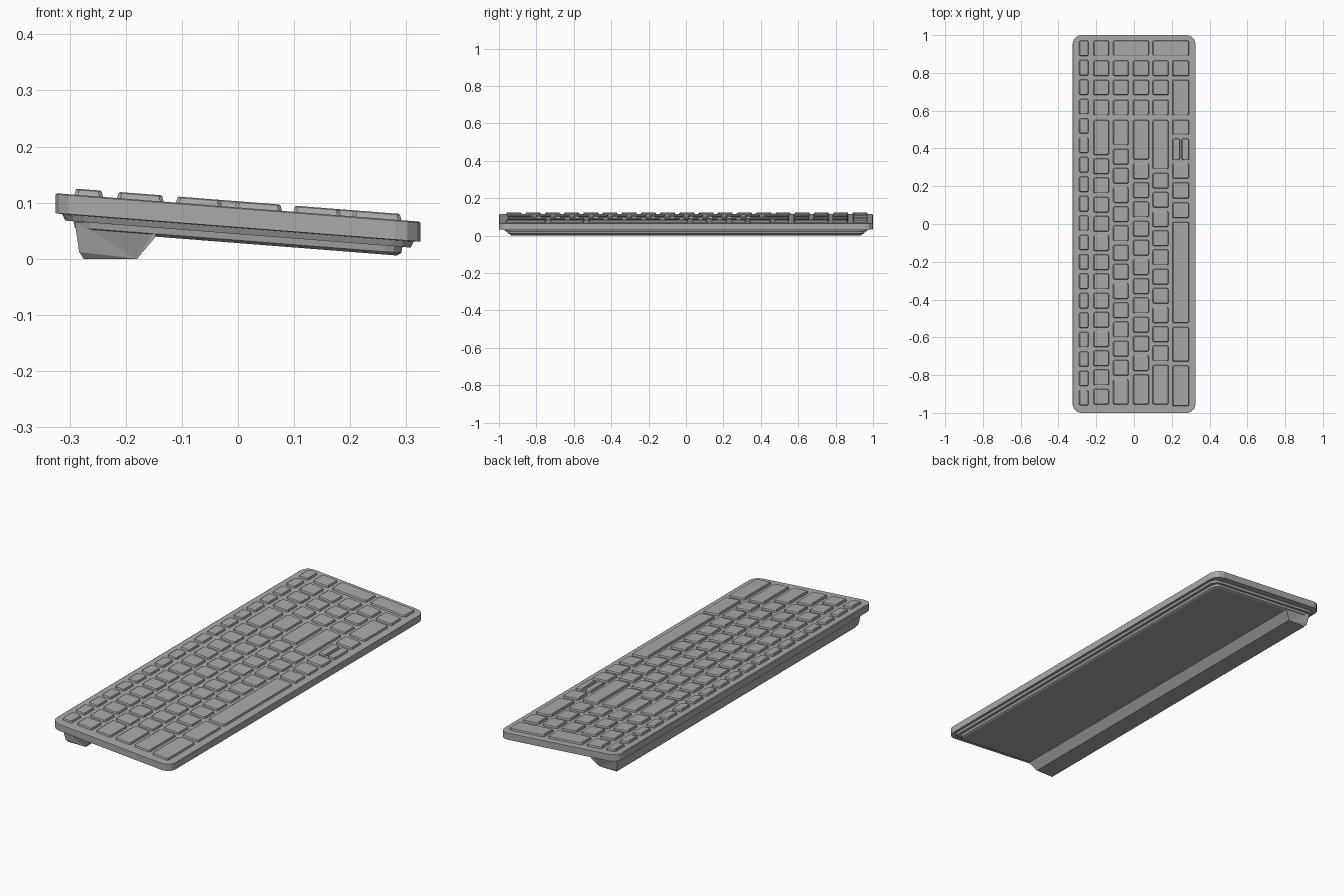
import bpy, bmesh, math

if "Cube" in bpy.data.objects:
    bpy.data.objects.remove(bpy.data.objects["Cube"])

TILT = 0.078   # fall of the deck from back (-x) to front (+x)
TOP = 0.0915   # deck height at x = 0

grey = bpy.data.materials.new("mid_grey")
grey.diffuse_color = (0.4, 0.4, 0.4, 1)
grey.use_nodes = True
grey.node_tree.nodes["Principled BSDF"].inputs["Base Color"].default_value = grey.diffuse_color


def finish(name, bm):
    bmesh.ops.recalc_face_normals(bm, faces=bm.faces)
    me = bpy.data.meshes.new(name)
    bm.to_mesh(me)
    bm.free()
    me.materials.append(grey)
    ob = bpy.data.objects.new(name, me)
    bpy.context.collection.objects.link(ob)
    return ob


def outline(hx, hy, r, seg):
    """Rounded rectangle, counter-clockwise."""
    pts = []
    for k, (sx, sy) in enumerate(((1, 1), (-1, 1), (-1, -1), (1, -1))):
        for i in range(seg + 1):
            a = math.pi / 2 * (k + i / seg)
            pts.append((sx * (hx - r) + r * math.cos(a), sy * (hy - r) + r * math.sin(a)))
    return pts


def loft(bm, rings, cx=0, cy=0, seg=3):
    """Stack rounded rectangles (half x, half y, height, radius) along the tilted deck."""
    prev = None
    for hx, hy, h, r in rings:
        ring = [bm.verts.new((cx + x, cy + y, h - TILT * (cx + x))) for x, y in outline(hx, hy, r, seg)]
        if prev is None:
            bm.faces.new(ring[::-1])
        else:
            n = len(ring)
            for i in range(n):
                j = (i + 1) % n
                bm.faces.new((prev[i], prev[j], ring[j], ring[i]))
        prev = ring
    bm.faces.new(prev)


# Case: stepped underside and thick top slab
bm = bmesh.new()
loft(bm, [(0.283, 0.945, 0.028, 0.03), (0.291, 0.953, 0.033, 0.03), (0.293, 0.955, 0.044, 0.03),
          (0.308, 0.965, 0.044, 0.035), (0.313, 0.97, 0.055, 0.035),
          (0.325, 1.0, 0.056, 0.045), (0.325, 1.0, 0.0895, 0.045), (0.322, 0.997, TOP, 0.043)])
finish("case", bm)

# Rear foot bar: profile (x, z, half length) along the whole keyboard
profile = [(-0.291, 0.066, 0.955), (-0.283, 0.012, 0.945), (-0.275, 0.0, 0.935),
           (-0.18, 0.0, 0.935), (-0.147, 0.039, 0.955), (-0.147, 0.055, 0.955)]
bm = bmesh.new()
a = [bm.verts.new((x, -l, z)) for x, z, l in profile]
b = [bm.verts.new((x, l, z)) for x, z, l in profile]
n = len(profile)
for i in range(n):
    j = (i + 1) % n
    bm.faces.new((a[i], a[j], b[j], b[i]))
bm.faces.new(a)
bm.faces.new(b[::-1])
bmesh.ops.triangulate(bm, faces=[f for f in bm.faces if len(f.verts) > 4])
finish("rear_foot", bm)


# Keys
def key(bm, x0, x1, y0, y1):
    hx, hy = (x1 - x0) / 2, (y1 - y0) / 2
    loft(bm, [(hx, hy, TOP - 0.003, 0.006), (hx - 0.003, hy - 0.003, TOP + 0.009, 0.006),
              (hx - 0.006, hy - 0.006, TOP + 0.011, 0.005)],
         (x0 + x1) / 2, (y0 + y1) / 2, 1)


rows = [(-0.292, -0.24), (-0.216, -0.132), (-0.111, -0.028),
        (-0.006, 0.079), (0.098, 0.184), (0.203, 0.292)]
U = 1.525 / 15      # one key unit
GAP = 0.018
Y0 = 0.56           # top of the main block

# function row
bm = bmesh.new()
for i in range(19):
    y = 0.93 - i * 0.1028
    key(bm, *rows[0], y - 0.041, y + 0.041)
finish("function_keys", bm)

# main block, widths in key units from +y to -y
bm = bmesh.new()
layout = {1: [2] + [1] * 13, 2: [1.5] + [1] * 12 + [1.5],
          3: [2.25] + [1] * 11 + [1.75], 4: [2.75] + [1] * 10 + [2.25]}
for r, widths in layout.items():
    y = Y0
    for w in widths:
        key(bm, *rows[r], y - w * U + GAP / 2, y - GAP / 2)
        y -= w * U
finish("main_keys", bm)

# bottom row with space bar and split arrow keys
bm = bmesh.new()
x0, x1 = rows[5]
for lo, hi in ((0.472, 0.552), (0.24, 0.322), (0.135, 0.22), (0.032, 0.115),
               (-0.728, -0.545), (-0.965, -0.748)):
    key(bm, x0, x1, lo, hi)
key(bm, x0, 0.243, 0.337, 0.454)
key(bm, 0.252, x1, 0.337, 0.454)
finish("bottom_row_keys", bm)

bm = bmesh.new()
key(bm, x0, x1, -0.525, 0.012)
finish("space_bar", bm)

# number pad
bm = bmesh.new()
cols = [(0.89, 0.972), (0.782, 0.866), (0.682, 0.764), (0.575, 0.658)]
for r in range(1, 5):
    for c in range(4):
        if c == 0 and r > 1:
            continue
        key(bm, *rows[r], *cols[c])
key(bm, rows[2][0], rows[3][1], *cols[0])
key(bm, rows[4][0], rows[5][1], *cols[0])
key(bm, *rows[5], *cols[1])
key(bm, *rows[5], cols[3][0], cols[2][1])
finish("number_pad_keys", bm)
